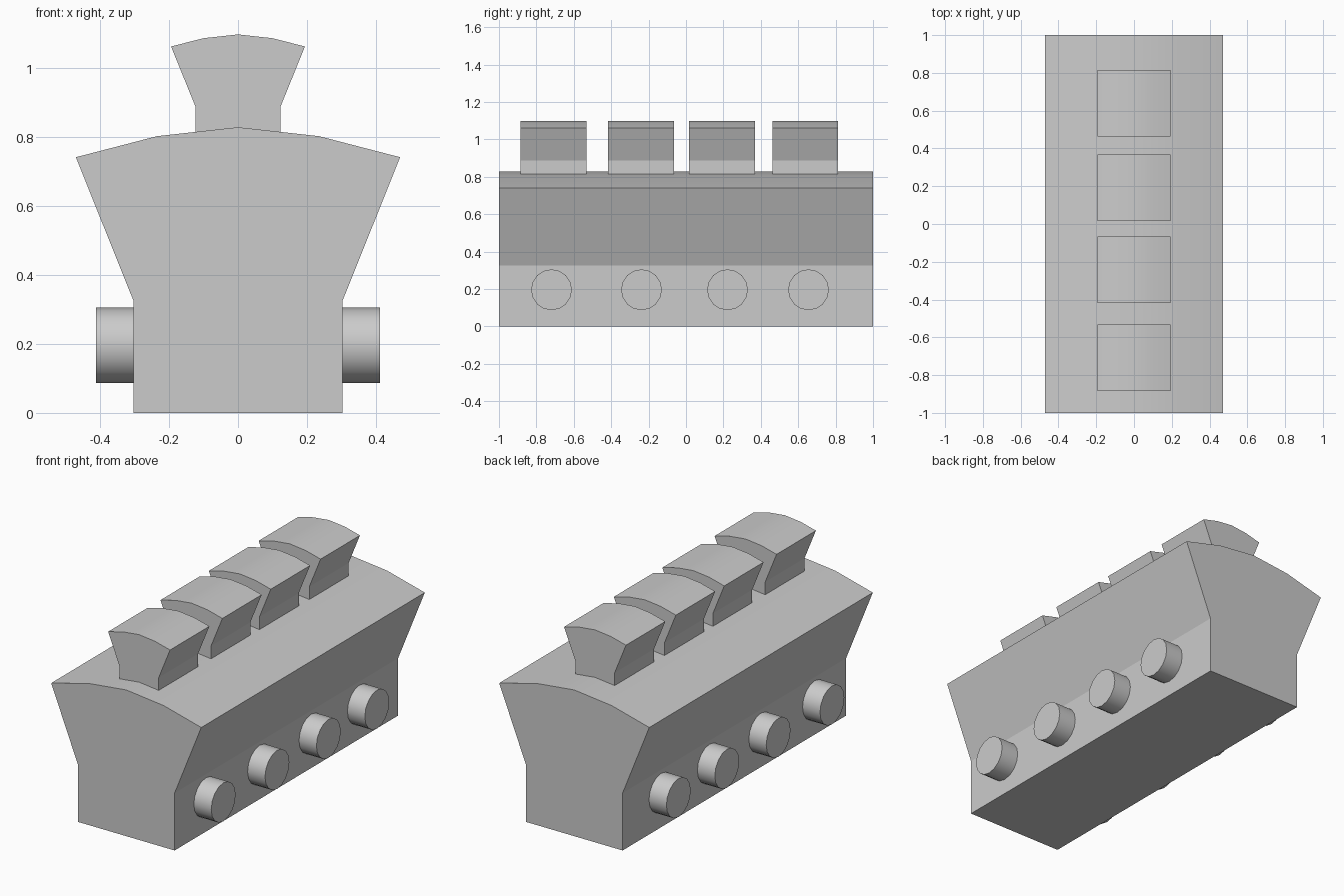
import bpy, bmesh
from math import radians, pi

if "Cube" in bpy.data.objects:
    bpy.data.objects.remove(bpy.data.objects["Cube"])


def extrude_profile(name, half, y0, y1):
    """Mirror a half outline (bottom to top centre) in x and extrude it along y."""
    pts = half + [(-x, z) for x, z in reversed(half) if x > 0]
    bm = bmesh.new()
    face = bm.faces.new([bm.verts.new((x, y0, z)) for x, z in pts])
    ext = bmesh.ops.extrude_face_region(bm, geom=[face], use_keep_orig=True)
    verts = [g for g in ext["geom"] if isinstance(g, bmesh.types.BMVert)]
    bmesh.ops.translate(bm, verts=verts, vec=(0, y1 - y0, 0))
    bmesh.ops.recalc_face_normals(bm, faces=bm.faces[:])
    mesh = bpy.data.meshes.new(name)
    bm.to_mesh(mesh)
    bm.free()
    obj = bpy.data.objects.new(name, mesh)
    bpy.context.collection.objects.link(obj)
    smooth(obj, 20)
    return obj


def smooth(obj, angle):
    bpy.ops.object.select_all(action='DESELECT')
    obj.select_set(True)
    bpy.context.view_layer.objects.active = obj
    bpy.ops.object.shade_smooth_by_angle(angle=radians(angle))


# Main block: straight base, flared upper walls, gently crowned top
extrude_profile("main_body", [(0.303, 0), (0.303, 0.325), (0.47, 0.741),
                              (0.235, 0.802), (0, 0.828)], -1, 1)

# Row of small flared blocks on top
top_half = [(0.123, 0.80), (0.123, 0.887), (0.194, 1.062), (0.10, 1.086), (0, 1.097)]
for i, y in enumerate((-0.709, -0.241, 0.192, 0.638)):
    extrude_profile(f"top_block_{i + 1}", top_half, y - 0.176, y + 0.176)

# Round side studs, mirrored on both walls
for i, y in enumerate((-0.719, -0.238, 0.222, 0.655)):
    for side, label in ((1, "right"), (-1, "left")):
        bpy.ops.mesh.primitive_cylinder_add(vertices=16, radius=0.109, depth=0.13,
                                            location=(side * 0.347, y, 0.196),
                                            rotation=(0, pi / 2, 0))
        stud = bpy.context.object
        stud.name = f"{label}_stud_{i + 1}"
        smooth(stud, 35)
